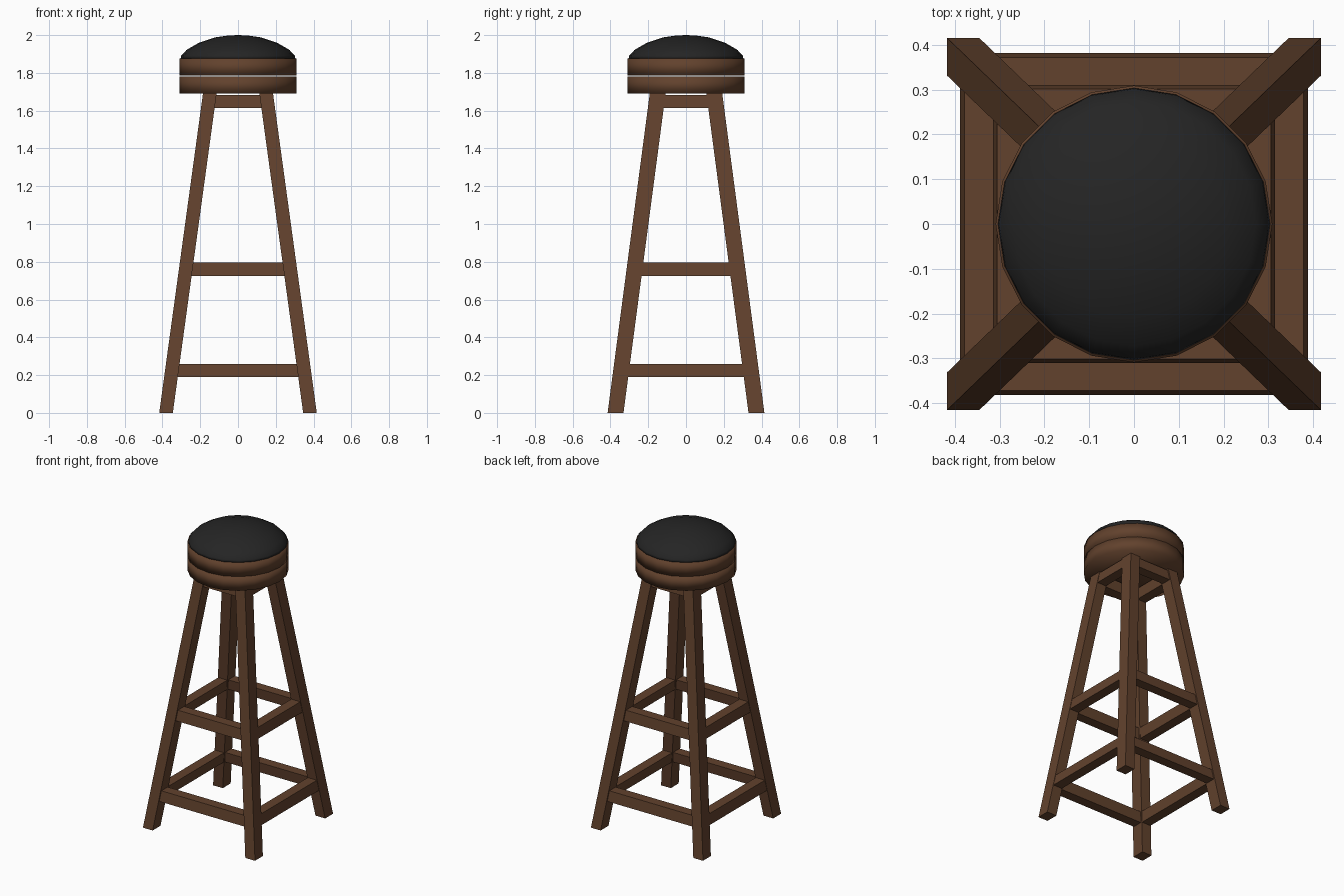
import bpy, bmesh, math

if "Cube" in bpy.data.objects:
    bpy.data.objects.remove(bpy.data.objects["Cube"])


def material(name, rgb):
    m = bpy.data.materials.new(name)
    m.diffuse_color = (*rgb, 1)
    m.use_nodes = True
    m.node_tree.nodes["Principled BSDF"].inputs["Base Color"].default_value = m.diffuse_color
    return m


WOOD = material("brown wood", (0.122, 0.054, 0.026))
LEATHER = material("black leather", (0.018, 0.018, 0.018))


def finish(name, bm, mat, smooth=False):
    bmesh.ops.recalc_face_normals(bm, faces=bm.faces)
    me = bpy.data.meshes.new(name)
    bm.to_mesh(me)
    bm.free()
    me.materials.append(mat)
    for p in me.polygons:
        p.use_smooth = smooth
    ob = bpy.data.objects.new(name, me)
    bpy.context.collection.objects.link(ob)
    return ob


def prism(name, low, high):
    """Solid between a lower and an upper quad."""
    bm = bmesh.new()
    a = [bm.verts.new(p) for p in low]
    b = [bm.verts.new(p) for p in high]
    bm.faces.new(a)
    bm.faces.new(b)
    for i in range(4):
        j = (i + 1) % 4
        bm.faces.new((a[i], a[j], b[j], b[i]))
    return finish(name, bm, WOOD)


def lathe(name, profile, mat, sides=20):
    """Revolved profile, from bottom centre to top centre."""
    bm = bmesh.new()
    vs = [bm.verts.new((r, 0, z)) for r, z in profile]
    es = [bm.edges.new(pair) for pair in zip(vs, vs[1:])]
    bmesh.ops.spin(bm, geom=vs + es, cent=(0, 0, 0), axis=(0, 0, 1),
                   angle=math.tau, steps=sides, use_duplicate=False)
    bmesh.ops.remove_doubles(bm, verts=bm.verts, dist=0.0005)
    return finish(name, bm, mat, True)


# leg centre line: splays outward towards the floor
TOP = 1.692


def cx(z):
    return 0.381 - 0.137 * z


def cy(z):
    return 0.373 - 0.132 * z


HX, HY, HR = 0.036, 0.042, 0.0335   # half widths of leg and rail


def rect(x0, x1, y0, y1, z):
    return [(x0, y0, z), (x1, y0, z), (x1, y1, z), (x0, y1, z)]


# four splayed legs
for sx, side in ((-1, "left"), (1, "right")):
    for sy, end in ((-1, "front"), (1, "back")):
        q = [rect(sx * cx(z) - HX, sx * cx(z) + HX,
                  sy * cy(z) - HY, sy * cy(z) + HY, z) for z in (0, TOP)]
        prism(f"{end}_{side}_leg", *q)

# three rings of rails, leaning with the legs
for label, z0, z1 in (("lower_rail", 0.19, 0.26), ("upper_rail", 0.725, 0.795),
                      ("apron", 1.615, 1.683)):
    for s, end, side in ((-1, "front", "left"), (1, "back", "right")):
        fb, lr = [], []
        for z in (z0, z1):
            ex, ey = cx(z) - HX + 0.01, cy(z) - HY + 0.01
            fb.append(rect(-ex, ex, s * cy(z) - HR, s * cy(z) + HR, z))
            lr.append(rect(s * cx(z) - HR, s * cx(z) + HR, -ey, ey, z))
        prism(f"{end}_{label}", *fb)
        prism(f"{side}_{label}", *lr)

# two stacked seat discs with a hairline gap
for name, z0, z1 in (("lower_seat_disc", 1.69, 1.781), ("upper_seat_disc", 1.785, 1.877)):
    lathe(name, [(0, z0), (0.309, z0), (0.309, z1), (0, z1)], WOOD)

# domed cushion
lathe("cushion", [(0, 1.875), (0.304, 1.875), (0.301, 1.891), (0.272, 1.922),
                  (0.21, 1.958), (0.12, 1.988), (0.05, 1.998), (0, 2.0)], LEATHER)
